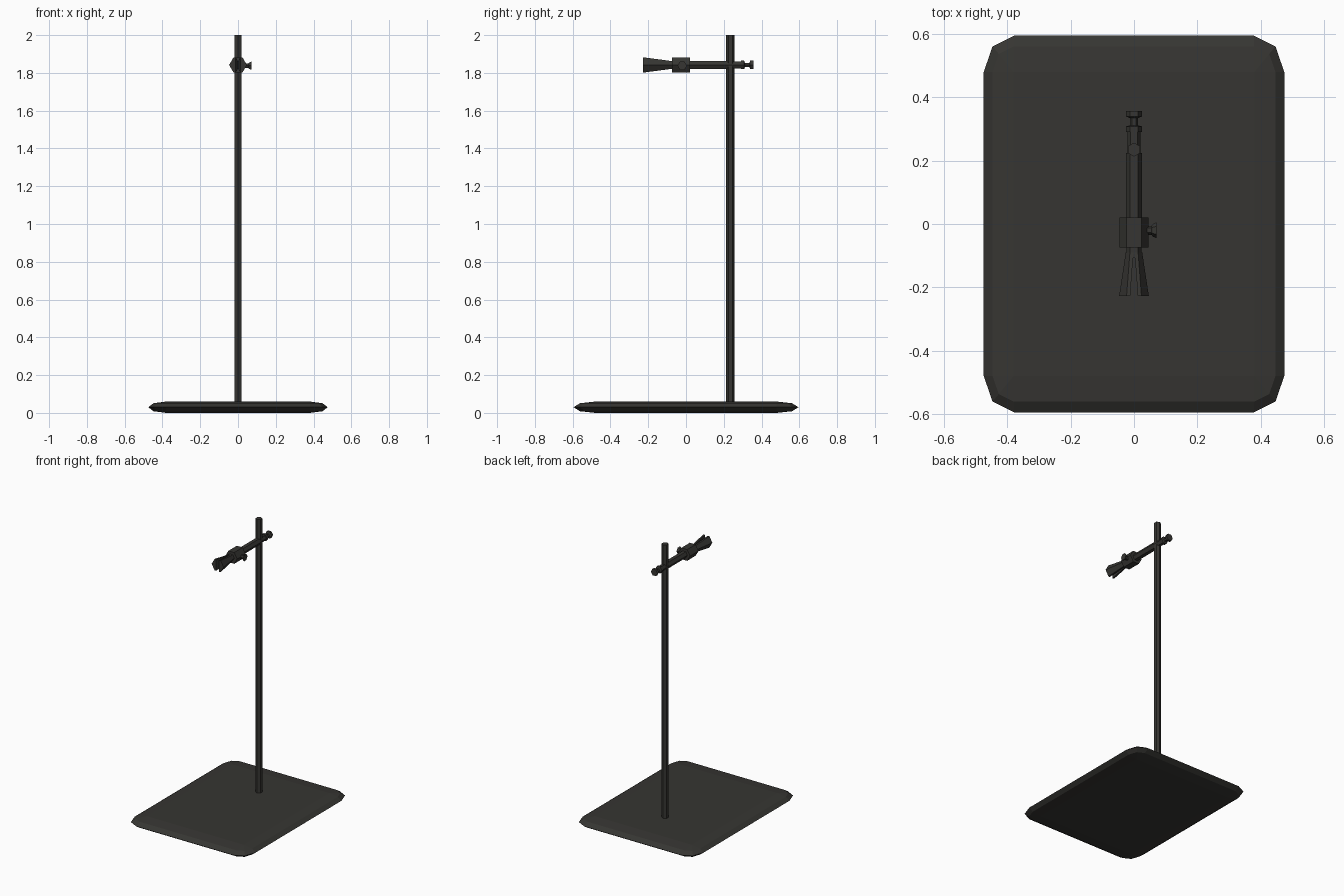
import bpy, math
from mathutils import Vector

if "Cube" in bpy.data.objects:
    bpy.data.objects.remove(bpy.data.objects["Cube"])

dark = bpy.data.materials.new("dark_metal")
dark.diffuse_color = (0.037, 0.036, 0.032, 1)
dark.use_nodes = True
dark.node_tree.nodes["Principled BSDF"].inputs["Base Color"].default_value = dark.diffuse_color
ARM_Z = 1.842
X, Y, Z = Vector((1, 0, 0)), Vector((0, 1, 0)), Vector((0, 0, 1))


def loft(name, rings):
    """Skin a list of equal-length point rings and cap both ends."""
    n = len(rings[0])
    verts = [p for ring in rings for p in ring]
    faces = [(k * n + i, k * n + (i + 1) % n, (k + 1) * n + (i + 1) % n, (k + 1) * n + i)
             for k in range(len(rings) - 1) for i in range(n)]
    faces += [tuple(reversed(range(n))), tuple(range(len(verts) - n, len(verts)))]
    mesh = bpy.data.meshes.new(name)
    mesh.from_pydata(verts, [], faces)
    mesh.materials.append(dark)
    obj = bpy.data.objects.new(name, mesh)
    bpy.context.collection.objects.link(obj)
    bpy.context.view_layer.objects.active = obj
    bpy.ops.object.mode_set(mode='EDIT')
    bpy.ops.mesh.select_all(action='SELECT')
    bpy.ops.mesh.normals_make_consistent(inside=False)
    bpy.ops.object.mode_set(mode='OBJECT')
    return obj


def turned(name, origin, axis, u, profile, sides=6):
    """Faceted turned part; profile holds (distance along axis, radius)."""
    v = axis.cross(u)
    steps = [2 * math.pi * i / sides for i in range(sides)]
    return loft(name, [[Vector(origin) + axis * d + r * (u * math.cos(a) + v * math.sin(a))
                        for a in steps] for d, r in profile])


# base plate with rounded corners and rounded rim
rings = []
for lat in (-90, -45, 0, 45, 90):
    c, s = math.cos(math.radians(lat)), math.sin(math.radians(lat))
    c = max(c, 0.001)
    ring = []
    for q, (sx, sy) in enumerate([(1, 1), (-1, 1), (-1, -1), (1, -1)]):
        for k in range(3):
            a = math.radians(90 * q + 45 * k)
            ring.append(Vector((sx * 0.38 + 0.095 * c * math.cos(a),
                                sy * 0.48 + 0.115 * c * math.sin(a),
                                0.03 + 0.03 * s)))
    rings.append(ring)
loft("base_plate", rings)

# upright rod
turned("upright_rod", (0, 0.235, 0), Z, Y, [(0.03, 0.022), (2.0, 0.022)])

# horizontal arm and the hub at its front end
turned("arm", (0, 0, ARM_Z), Y, X, [(0.0, 0.025), (0.225, 0.025)])
turned("clamp_hub", (0, 0, ARM_Z), Y, X, [(-0.075, 0.046), (0.02, 0.046)])
turned("hub_neck", (0, 0, ARM_Z), Y, X, [(-0.108, 0.024), (-0.07, 0.024)])

# rear tightening screw
turned("rear_screw", (0, 0, ARM_Z), Y, X,
       [(0.225, 0.021), (0.29, 0.021), (0.29, 0.026), (0.308, 0.026), (0.312, 0.013),
        (0.335, 0.013), (0.34, 0.026), (0.357, 0.026)])

# side adjusting knob
turned("side_knob", (0, -0.02, ARM_Z - 0.004), X, Y,
       [(0.03, 0.014), (0.055, 0.014), (0.06, 0.02), (0.071, 0.025)])

# flared gripping jaws, mirrored halves of a hexagon
for side, label in ((-1, "left"), (1, "right")):
    rings = []
    for y, r, gap in ((-0.09, 0.026, 0.002), (-0.228, 0.047, 0.012)):
        h = r * 0.866
        rings.append([Vector((side * px, y, ARM_Z + pz)) for px, pz in
                      ((gap, h), (r / 2, h), (r, 0), (r / 2, -h), (gap, -h))])
    loft(label + "_jaw", rings)
